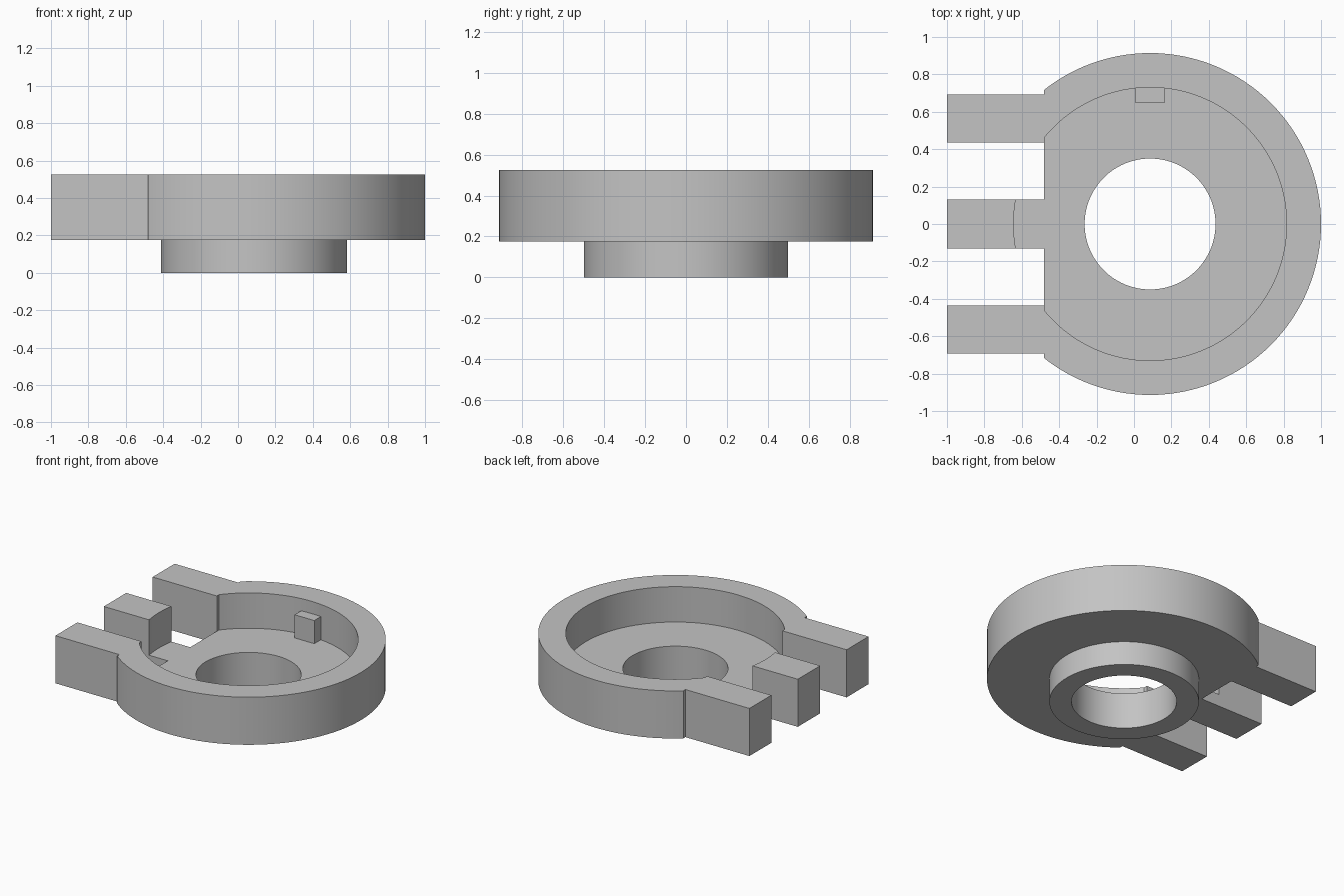
import bpy
import math

CX = 0.086                      # axis of the round housing
TOP, BASE, FLOOR = 0.525, 0.175, 0.265
CUT_X = -0.48                   # flat side where the arms begin

old = bpy.data.objects.get("Cube")
if old:
    bpy.data.objects.remove(old, do_unlink=True)

grey = bpy.data.materials.new("plain grey")
grey.use_nodes = True
colour = (0.55, 0.55, 0.55, 1)
grey.diffuse_color = colour
grey.node_tree.nodes["Principled BSDF"].inputs["Base Color"].default_value = colour


def cylinder(name, radius, z0, z1):
    bpy.ops.mesh.primitive_cylinder_add(
        vertices=128, radius=radius, depth=z1 - z0, location=(CX, 0, (z0 + z1) / 2))
    obj = bpy.context.object
    obj.name = name
    obj.data.materials.append(grey)
    return obj


def box(name, x0, x1, y0, y1, z0, z1):
    bpy.ops.mesh.primitive_cube_add(
        size=1, location=((x0 + x1) / 2, (y0 + y1) / 2, (z0 + z1) / 2))
    obj = bpy.context.object
    obj.name = name
    obj.scale = (x1 - x0, y1 - y0, z1 - z0)
    bpy.ops.object.transform_apply(location=False, rotation=False, scale=True)
    obj.data.materials.append(grey)
    return obj


def combine(target, tool, operation):
    mod = target.modifiers.new(operation.lower(), 'BOOLEAN')
    mod.operation = operation
    mod.solver = 'EXACT'
    mod.object = tool
    bpy.context.view_layer.objects.active = target
    bpy.ops.object.modifier_apply(modifier=mod.name)
    bpy.data.objects.remove(tool, do_unlink=True)


# Round housing with one flat side
housing = cylinder("housing", 0.914, BASE, TOP)
combine(housing, box("flat_cut", -1.5, CUT_X, -1, 1, 0, 1), 'DIFFERENCE')

# Middle arm, hollowed together with the housing by the round pocket
combine(housing, box("middle_arm", -1, CUT_X + 0.1, -0.13, 0.13, BASE, TOP), 'UNION')
combine(housing, cylinder("pocket", 0.73, FLOOR, 1), 'DIFFERENCE')

# Side arms, mirrored front to back
for side in (-1, 1):
    y0, y1 = sorted((side * 0.437, side * 0.692))
    combine(housing, box("side_arm", -1, CUT_X + 0.002, y0, y1, BASE, TOP), 'UNION')

# Locating key on the inner wall
combine(housing, box("key", 0.005, 0.165, 0.65, 0.76, FLOOR - 0.03, 0.435), 'UNION')

# Lower collar and through bore
combine(housing, cylinder("collar", 0.498, 0, BASE + 0.04), 'UNION')
combine(housing, cylinder("bore", 0.35, -1, 1), 'DIFFERENCE')

# Smooth curved walls with crisp edges
bpy.ops.object.select_all(action='DESELECT')
housing.select_set(True)
bpy.context.view_layer.objects.active = housing
bpy.ops.object.shade_smooth_by_angle(angle=math.radians(30))
